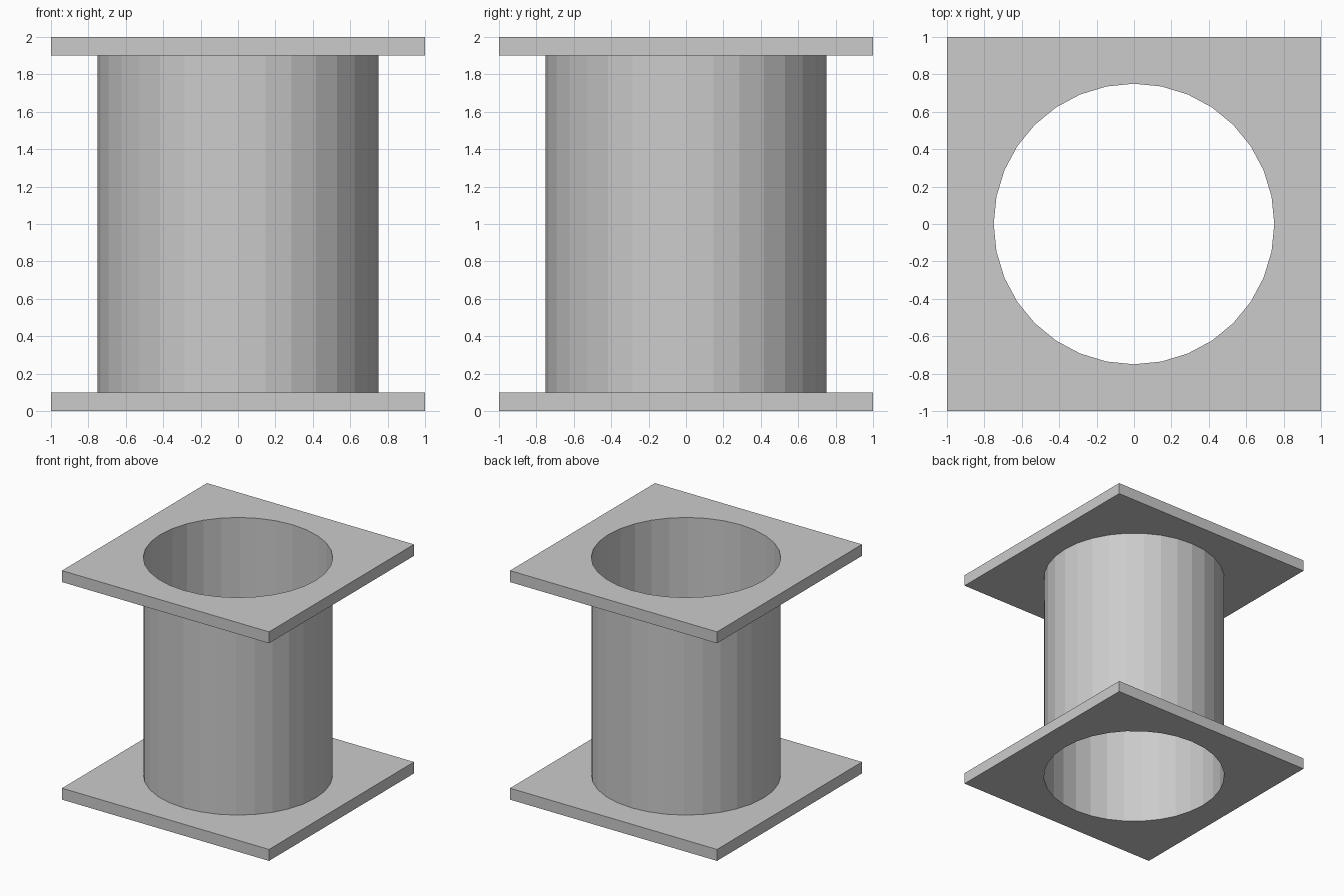
import bpy, bmesh
from math import cos, sin, pi

if "Cube" in bpy.data.objects:
    bpy.data.objects.remove(bpy.data.objects["Cube"])

SIDES, RADIUS, HALF, THICK, HEIGHT = 32, 0.75, 1.0, 0.1, 2.0
ANGLES = [2 * pi * i / SIDES for i in range(SIDES)]


def circle(z):
    return [(RADIUS * cos(a), RADIUS * sin(a), z) for a in ANGLES]


def square(z):
    # Square outline sampled at the same angles as the circle
    pts = []
    for a in ANGLES:
        s = HALF / max(abs(cos(a)), abs(sin(a)))
        pts.append((s * cos(a), s * sin(a), z))
    return pts


def loft(name, rings, closed=False):
    # Skin consecutive rings with quads
    bm = bmesh.new()
    loops = [[bm.verts.new(p) for p in ring] for ring in rings]
    pairs = list(zip(loops, loops[1:]))
    if closed:
        pairs.append((loops[-1], loops[0]))
    for lo, hi in pairs:
        for i in range(SIDES):
            j = (i + 1) % SIDES
            bm.faces.new((lo[i], lo[j], hi[j], hi[i]))
    mesh = bpy.data.meshes.new(name)
    bm.to_mesh(mesh)
    bm.free()
    obj = bpy.data.objects.new(name, mesh)
    bpy.context.collection.objects.link(obj)
    return obj


# Square flanges with round holes
for name, z in (("bottom_flange", 0.0), ("top_flange", HEIGHT - THICK)):
    loft(name, [square(z), square(z + THICK), circle(z + THICK), circle(z)], closed=True)

# Thin open tube between the flanges
loft("tube", [circle(THICK), circle(HEIGHT - THICK)])
